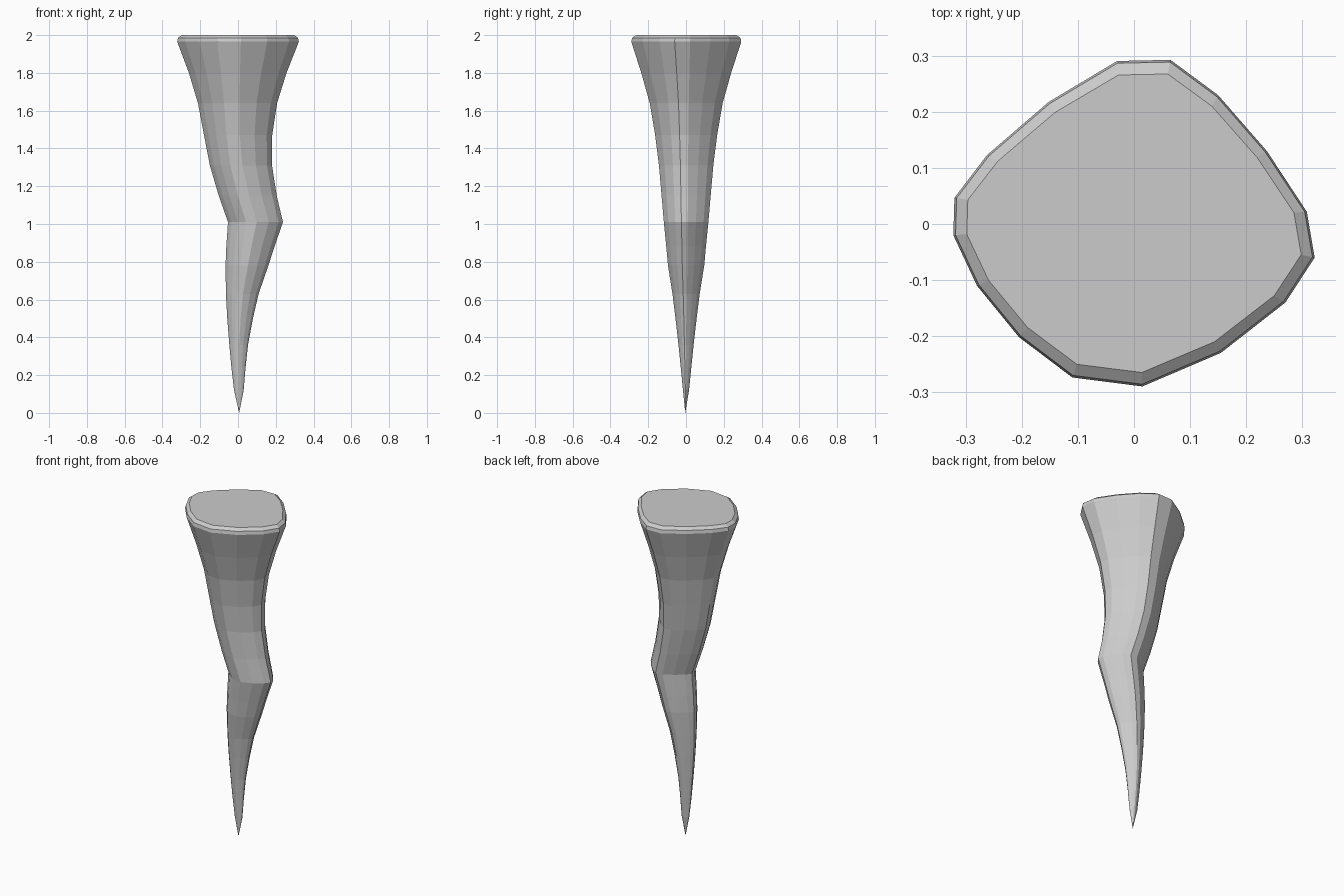
import bpy, bmesh

# Irregular 16-sided outline of the broad end, counter-clockwise
OUTLINE = [(.308, .022), (.237, .13), (.15, .23), (.065, .293), (-.03, .291),
           (-.152, .218), (-.262, .123), (-.32, .047), (-.322, -.02),
           (-.28, -.11), (-.205, -.202), (-.11, -.274), (.015, -.29),
           (.155, -.23), (.27, -.14), (.322, -.06)]

# Sections of the bent spike: height, left x, right x, half depth
SECTIONS = [(.12, -.021, .030, .016), (.24, -.035, .040, .028),
            (.36, -.046, .053, .040), (.50, -.057, .079, .056),
            (.63, -.064, .109, .072), (.78, -.066, .161, .096),
            (.88, -.062, .193, .105), (1.01, -.053, .238, .118),
            (1.15, -.102, .205, .130), (1.31, -.149, .180, .144),
            (1.47, -.180, .181, .164), (1.64, -.212, .207, .193),
            (1.80, -.260, .257, .238), (1.965, -.322, .322, .291),
            (1.985, -.318, .318, .287), (2.0, -.298, .298, .266)]

bm = bmesh.new()
rings = []
for z, left, right, depth in SECTIONS:
    cx, sx, sy = (left + right) / 2, (right - left) / .644, depth / .2915
    rings.append([bm.verts.new((cx + x * sx, y * sy, z)) for x, y in OUTLINE])

# Pointed tip, side walls and flat cap
tip = bm.verts.new((.006, -.004, 0))
n = len(OUTLINE)
for i in range(n):
    j = (i + 1) % n
    bm.faces.new((tip, rings[0][j], rings[0][i]))
    for a, b in zip(rings, rings[1:]):
        bm.faces.new((a[i], a[j], b[j], b[i]))
bm.faces.new(rings[-1])
bmesh.ops.recalc_face_normals(bm, faces=bm.faces)

mesh = bpy.data.meshes.new("bent_spike")
bm.to_mesh(mesh)
bm.free()
spike = bpy.data.objects.new("bent_spike", mesh)
bpy.context.collection.objects.link(spike)
